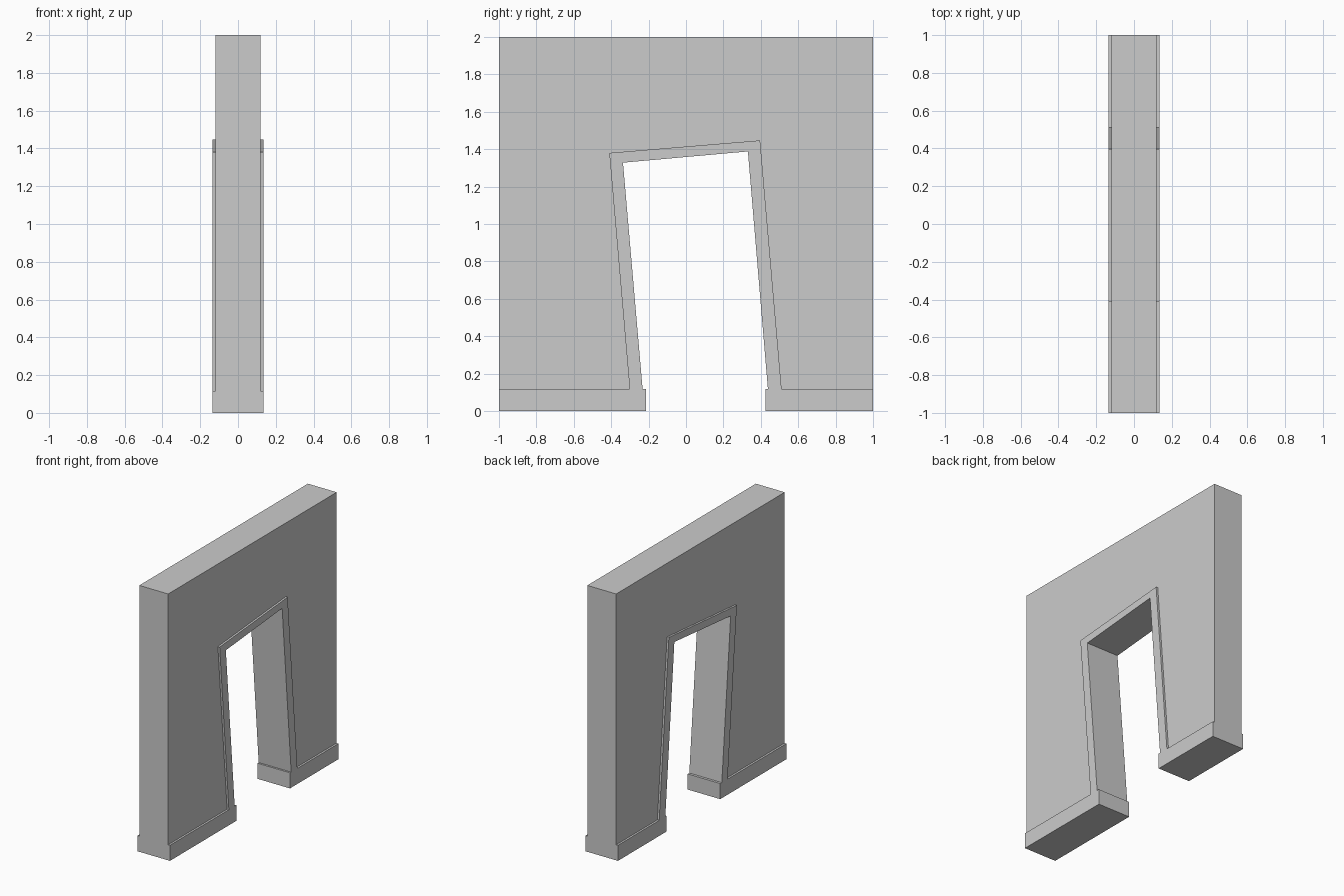
import bpy
import bmesh

if "Cube" in bpy.data.objects:
    bpy.data.objects.remove(bpy.data.objects["Cube"])

WALL_HALF = 0.12     # half thickness of the wall
TRIM_HALF = 0.135    # half thickness of the casing and plinths
PLINTH = 0.117       # plinth height

# (y, z) corners of the leaning doorway, left foot round to right foot
OUTER = [(-0.301, PLINTH), (-0.41, 1.38), (0.396, 1.447), (0.511, PLINTH)]
INNER = [(-0.232, PLINTH), (-0.337, 1.328), (0.331, 1.388), (0.438, PLINTH)]


def extrude_profile(name, points, half):
    """Extrude a (y, z) outline symmetrically along x."""
    bm = bmesh.new()
    face = bm.faces.new([bm.verts.new((-half, y, z)) for y, z in points])
    ext = bmesh.ops.extrude_face_region(bm, geom=[face])
    verts = [v for v in ext["geom"] if isinstance(v, bmesh.types.BMVert)]
    bmesh.ops.translate(bm, verts=verts, vec=(2 * half, 0, 0))
    bmesh.ops.recalc_face_normals(bm, faces=bm.faces)
    mesh = bpy.data.meshes.new(name)
    bm.to_mesh(mesh)
    bm.free()
    obj = bpy.data.objects.new(name, mesh)
    bpy.context.collection.objects.link(obj)
    return obj


# wall slab standing on the plinths, notched around the casing
extrude_profile("wall", [(-1, PLINTH), (-1, 2), (1, 2), (1, PLINTH)] + OUTER[::-1],
                WALL_HALF)

# raised door casing and the two plinths, flush with each other
left_foot = [(-0.213, PLINTH), (-0.213, 0), (-1, 0), (-1, PLINTH)]
right_foot = [(1, PLINTH), (1, 0), (0.424, 0), (0.424, PLINTH)]
extrude_profile("casing_and_plinths", left_foot + OUTER + right_foot + INNER[::-1],
                TRIM_HALF)
